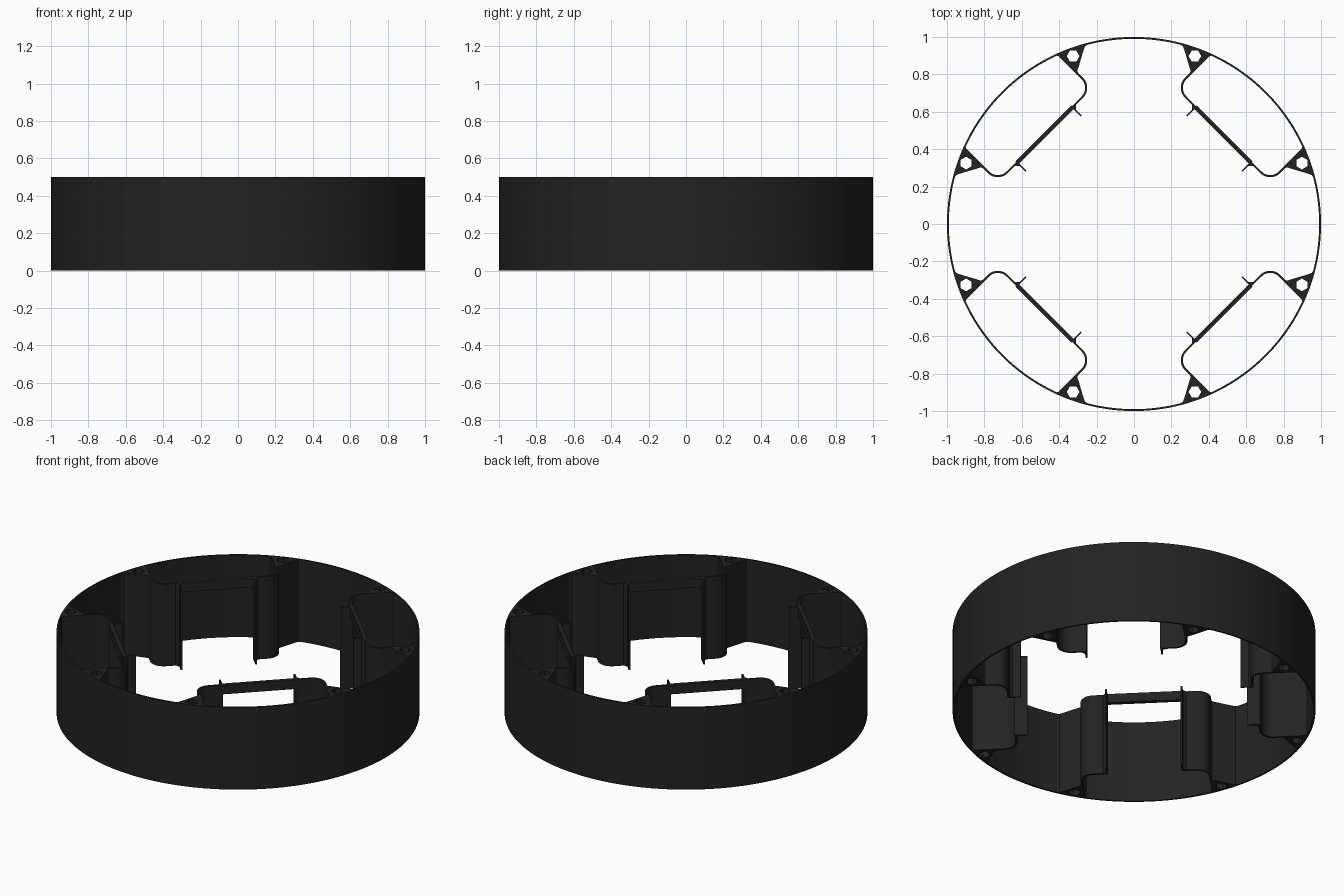
import bpy, math

if "Cube" in bpy.data.objects:
    bpy.data.objects.remove(bpy.data.objects["Cube"])

HEIGHT = 0.5
black = bpy.data.materials.new("matte black")
black.diffuse_color = (0.016, 0.016, 0.016, 1)
black.use_nodes = True
black.node_tree.nodes["Principled BSDF"].inputs["Base Color"].default_value = black.diffuse_color


def extrude(name, loops, z0=0.0, z1=HEIGHT):
    """Fill closed 2D loops (inner loops become holes) and extrude from z0 to z1."""
    curve = bpy.data.curves.new(name + "_profile", 'CURVE')
    curve.dimensions, curve.fill_mode = '2D', 'BOTH'
    curve.extrude = (z1 - z0) / 2
    for pts in loops:
        s = curve.splines.new('POLY')
        s.points.add(len(pts) - 1)
        for p, (x, y) in zip(s.points, pts):
            p.co = (x, y, 0, 1)
        s.use_cyclic_u = True
    ob = bpy.data.objects.new(name, curve)
    bpy.context.collection.objects.link(ob)
    ob.location.z = (z0 + z1) / 2
    bpy.ops.object.select_all(action='DESELECT')
    ob.select_set(True)
    bpy.context.view_layer.objects.active = ob
    bpy.ops.object.convert(target='MESH')
    ob = bpy.context.object
    bpy.ops.object.mode_set(mode='EDIT')
    bpy.ops.mesh.select_all(action='SELECT')
    bpy.ops.mesh.remove_doubles(threshold=0.0001)
    bpy.ops.mesh.normals_make_consistent(inside=False)
    bpy.ops.object.mode_set(mode='OBJECT')
    ob.data.materials.clear()
    ob.data.materials.append(black)
    bpy.ops.object.shade_smooth_by_angle(angle=math.radians(30))
    return ob


def arc(cx, cy, r, a0, a1, n):
    return [(cx + r * math.cos(math.radians(a0 + (a1 - a0) * i / n)),
             cy + r * math.sin(math.radians(a0 + (a1 - a0) * i / n))) for i in range(n + 1)]


def strip(path, width):
    """Closed outline of a thin wall following a path."""
    left, right = [], []
    for i, (x, y) in enumerate(path):
        dirs = []
        for j in (i - 1, i):
            if 0 <= j < len(path) - 1:
                dx, dy = path[j + 1][0] - path[j][0], path[j + 1][1] - path[j][1]
                d = math.hypot(dx, dy)
                dirs.append((dx / d, dy / d))
        tx, ty = sum(d[0] for d in dirs), sum(d[1] for d in dirs)
        t = math.hypot(tx, ty)
        nx, ny = -ty / t * width / 2, tx / t * width / 2
        left.append((x + nx, y + ny))
        right.append((x - nx, y - ny))
    return left + right[::-1]


def place(pts, angle, side=1):
    """Radial/tangential points -> x, y, with optional mirroring."""
    c, s = math.cos(angle), math.sin(angle)
    return [(u * c - v * side * s, u * s + v * side * c) for u, v in pts]


# Outer ring
extrude("outer_ring", [arc(0, 0, 1.0, 0, 360, 160)[:-1], arc(0, 0, 0.99, 0, 360, 160)[:-1]])

# Half of a pocket, in radial/tangential coordinates
wall = strip([(0.93, 0.349), (0.92, 0.355)] + arc(0.746, 0.284, 0.071, 90, 180, 10)
             + [(0.675, 0.205)], 0.011)
prong = strip([(0.608, 0.209), (0.68, 0.209)], 0.009)
gusset = [(0.677, 0.205), (0.677, 0.245), (0.668, 0.228), (0.648, 0.209)]
boss = ([(0.775, 0.355), (0.925, 0.355)] + arc(0, 0, 0.993, 21.5, 31.0, 6)
        + [(0.857, 0.487), (0.848, 0.467), (0.803, 0.384), (0.793, 0.365)])
screw_hole = arc(0.865, 0.4045, 0.034, -45, 315, 6)[:-1]
bar = [(0.662, -0.21), (0.686, -0.21), (0.686, 0.21), (0.662, 0.21)]

for k in range(4):
    a = math.radians(45 + 90 * k)
    extrude(f"pocket_top_bar_{k}", [place(bar, a)], 0.445, HEIGHT)
    for side, tag in ((1, "left"), (-1, "right")):
        extrude(f"pocket_wall_{tag}_{k}", [place(wall, a, side)])
        extrude(f"pocket_prong_{tag}_{k}", [place(prong, a, side)])
        extrude(f"prong_gusset_{tag}_{k}", [place(gusset, a, side)])
        extrude(f"screw_boss_{tag}_{k}", [place(boss, a, side), place(screw_hole, a, side)])
